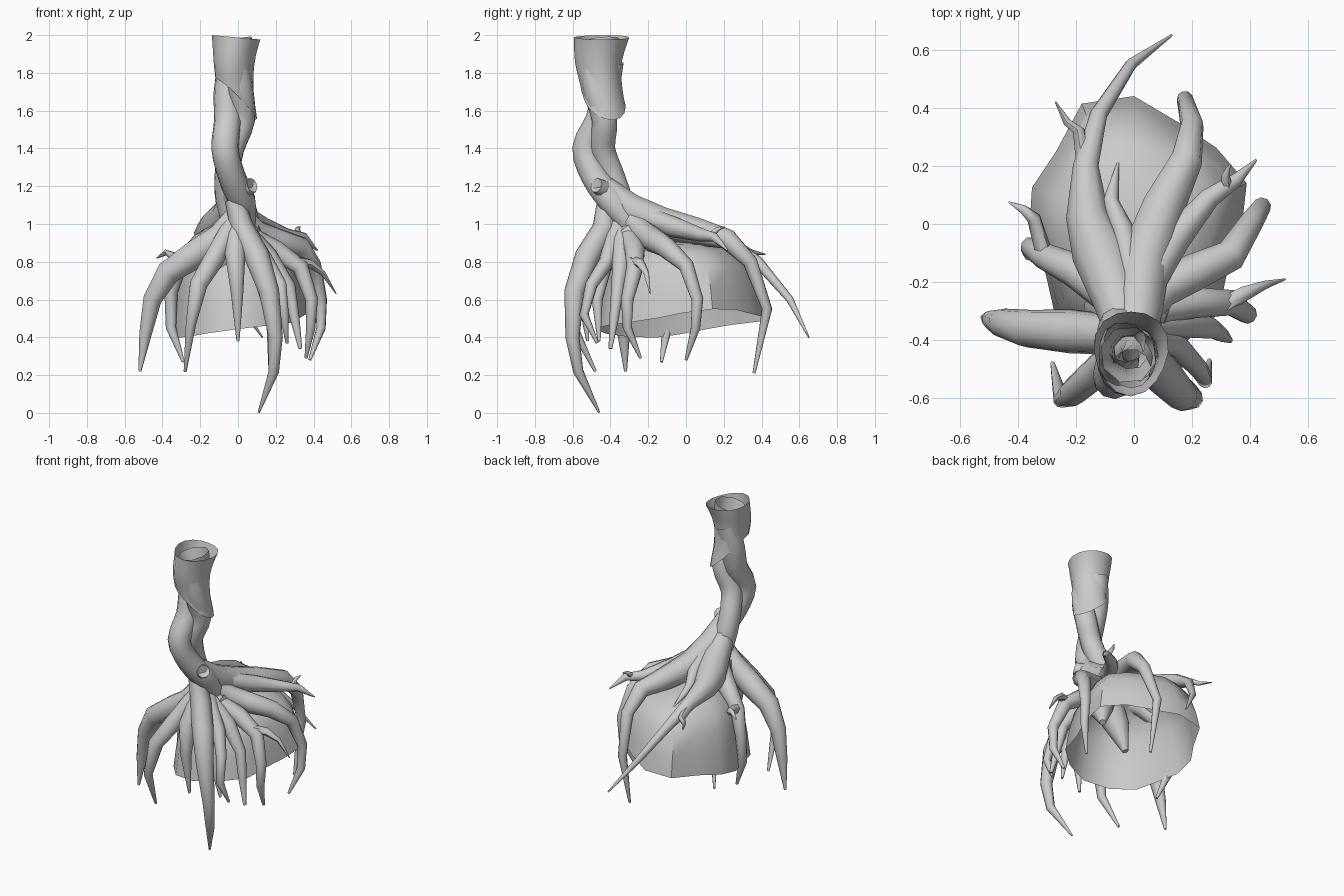
import bpy, bmesh, math
from mathutils import Vector


def loft(name, rings, cap_end=False, smooth=60):
    bm = bmesh.new()
    vr = [[bm.verts.new(p) for p in r] for r in rings]
    n = len(vr[0])
    for a, b in zip(vr, vr[1:]):
        for i in range(n):
            j = (i + 1) % n
            bm.faces.new((a[i], a[j], b[j], b[i]))
    if cap_end:
        bm.faces.new(vr[-1])
    bmesh.ops.recalc_face_normals(bm, faces=bm.faces)
    me = bpy.data.meshes.new(name)
    bm.to_mesh(me)
    bm.free()
    ob = bpy.data.objects.new(name, me)
    bpy.context.collection.objects.link(ob)
    bpy.context.view_layer.objects.active = ob
    ob.select_set(True)
    bpy.ops.object.shade_smooth_by_angle(angle=math.radians(smooth))
    ob.select_set(False)
    return ob


def spline(pts, sub):
    """Catmull-Rom through (x, y, z, radius) points."""
    P = [Vector(p) for p in pts]
    out = []
    for i in range(len(P) - 1):
        a, b, c, d = P[max(i - 1, 0)], P[i], P[i + 1], P[min(i + 2, len(P) - 1)]
        for k in range(sub):
            t = k / sub
            out.append(0.5 * (2 * b + (c - a) * t + (2 * a - 5 * b + 4 * c - d) * t * t
                              + (3 * b - a - 3 * c + d) * t ** 3))
    return out + [P[-1]]


def tube(name, pts, sides=9, sub=1, cap=True):
    path = spline(pts, sub)
    side = None
    rings = []
    for i, p in enumerate(path):
        tan = (path[min(i + 1, len(path) - 1)] - path[max(i - 1, 0)]).to_3d().normalized()
        side = side or Vector((0.3, 1, 0.1)).normalized()
        side = (side - tan * side.dot(tan)).normalized()
        up = tan.cross(side)
        rings.append([p.to_3d() + p.w * (side * math.cos(a) + up * math.sin(a))
                      for a in (2 * math.pi * k / sides for k in range(sides))])
    return loft(name, rings, cap)


# Trunk: centre line, two strands twisted round each other
core = [(-.02, -.45, 1.86), (-.02, -.45, 1.7), (-.015, -.445, 1.55), (-.05, -.485, 1.4),
        (-.045, -.435, 1.25), (-.015, -.37, 1.12), (0, -.32, 1.0)]
strand_r = (.068, .068, .068, .067, .067, .068, .05)
for s in range(2):
    pts = []
    for i, (x, y, z) in enumerate(core):
        a = math.radians(-75 + 46 * i + 180 * s)
        pts.append((x + .04 * math.cos(a), y + .05 * math.sin(a), z, strand_r[i] + .006 * s))
    tube(f"trunk_strand_{s + 1}", pts, 11, 3, False)

# Hollow bark sleeve with a spiral lower edge
sleeve = spline([(-.01, -.44, 2.0, .135), (-.025, -.46, 1.83, .114),
                 (-.02, -.445, 1.7, .102), (-.01, -.43, 1.55, .112)], 6)
rings = []
for k in range(9):
    ring = []
    for i in range(16):
        a = 2 * math.pi * i / 16
        low = 1.66 - .11 * math.cos(a - .35)
        f = k / 8 * (2 - low) / .45 * (len(sleeve) - 1)
        q = sleeve[min(int(f), len(sleeve) - 1)].lerp(sleeve[min(int(f) + 1, len(sleeve) - 1)], f % 1)
        r = q.w * (1 + .05 * math.sin(3 * a + k * .25))
        z = 2 - k / 8 * (2 - low) - (.012 * (1 + math.cos(a)) if k == 0 else 0)
        ring.append((q.x + r * math.cos(a) * .95, q.y + r * 1.08 * math.sin(a), z))
    rings.append(ring)
loft("bark_sleeve", rings)
tube("bark_fold", [(-.02, -.45, 1.97, .1), (0, -.44, 1.85, .08), (-.01, -.44, 1.7, .06)], 8, 2, False)
tube("branch_stub", [(-.02, -.4, 1.16, .06), (.035, -.44, 1.185, .05), (.075, -.475, 1.205, .04),
                     (.06, -.462, 1.195, .02)])

# Main roots
tube("front_root", [(-.02, -.42, 1.13, .05), (.02, -.43, .98, .065), (.1, -.52, .83, .068),
                    (.165, -.59, .64, .055), (.2, -.6, .4, .038), (.19, -.57, .22, .028), (.11, -.46, .003, .006)])
tube("left_root", [(-.01, -.38, 1.06, .05), (-.09, -.38, .94, .07), (-.22, -.37, .845, .077),
                   (-.37, -.36, .745, .066), (-.455, -.34, .6, .05), (-.49, -.33, .42, .034), (-.52, -.32, .22, .008)])
tube("front_left_root", [(-.03, -.4, 1, .05), (-.13, -.51, .81, .055), (-.21, -.58, .68, .048),
                         (-.25, -.605, .47, .028), (-.28, -.48, .22, .008)])
tube("front_centre_root", [(-.01, -.4, 1.0, .05), (-.015, -.52, .84, .055),
                           (-.005, -.55, .65, .035), (0, -.52, .38, .008)])
tube("right_root", [(0, -.33, 1.06, .06), (.09, -.23, .96, .065), (.2, -.17, .915, .066), (.33, -.11, .88, .056),
                    (.4, 0, .78, .042), (.44, .06, .6, .032), (.44, .05, .45, .025), (.38, 0, .28, .008)])
tube("back_right_root", [(0, -.43, 1.2, .06), (.01, -.3, 1.08, .088), (.035, -.12, 1.0, .09), (.1, .06, .96, .075),
                         (.18, .22, .92, .056), (.2, .34, .8, .04), (.175, .43, .55, .028), (.17, .36, .21, .008)])
tube("back_left_root", [(-.03, -.43, 1.2, .05), (-.05, -.28, 1.06, .085), (-.115, -.1, .97, .1), (-.16, .03, .945, .075),
                        (-.165, .2, .91, .045), (-.12, .38, .8, .03), (-.01, .55, .6, .02), (.13, .65, .4, .004)])
tube("left_back_root", [(-.02, -.33, 1.04, .05), (-.1, -.24, .95, .06), (-.2, -.16, .89, .06), (-.31, -.11, .79, .045),
                        (-.355, -.08, .64, .036), (-.355, -.1, .45, .028), (-.29, -.13, .27, .008)])
tube("side_root", [(.0, -.33, 1.0, .05), (.1, -.29, .91, .056), (.2, -.27, .86, .055), (.33, -.27, .77, .045),
                   (.39, -.31, .6, .034), (.385, -.31, .45, .025), (.36, -.24, .29, .008)])

# Thin roots
tube("thin_root_1", [(.02, -.36, 1, .05), (.15, -.42, .8, .042), (.225, -.5, .68, .033),
                     (.245, -.54, .52, .025), (.26, -.47, .37, .008)])
tube("thin_root_2", [(.0, -.35, 1, .05), (.16, -.34, .83, .05), (.27, -.36, .67, .035),
                     (.3, -.38, .5, .026), (.33, -.4, .34, .01)])
tube("thin_root_3", [(.02, -.37, .98, .05), (.1, -.43, .78, .04), (.15, -.47, .6, .03), (.19, -.46, .38, .008)])
tube("upper_root", [(.02, -.25, 1.05, .06), (.14, -.05, .98, .055), (.26, .09, .94, .036),
                    (.35, .15, .93, .024), (.42, .22, .86, .004)])
tube("ridge_root", [(.0, -.2, 1.06, .05), (-.04, -.02, .99, .04), (-.08, .08, .95, .028), (-.055, .21, .86, .004)])
tube("inner_root_1", [(.02, -.3, .95, .1), (.1, -.2, .8, .08), (.15, -.12, .64, .02)])
tube("inner_root_2", [(-.02, -.3, .95, .1), (-.1, -.28, .78, .08), (-.14, -.25, .6, .02)])

# Twigs
tube("twig_1", [(.31, -.28, .8, .03), (.38, -.24, .79, .026), (.45, -.21, .74, .015), (.52, -.19, .63, .003)], 6)
tube("twig_2", [(.32, .13, .94, .02), (.315, .17, .975, .013), (.33, .205, .985, .003)], 6)
tube("twig_3", [(-.31, -.1, .8, .03), (-.345, .02, .83, .024), (-.38, .05, .85, .016), (-.43, .075, .82, .003)], 6)
tube("twig_4", [(-.17, .2, .9, .03), (-.19, .32, .86, .022), (-.23, .35, .85, .015), (-.27, .42, .84, .003)], 6)

# Open-bottomed soil dome with an uneven rim
rim = [.37, .42, .4, .4, .46, .47, .38, .38, .36, .335, .39, .44, .46, .43, .41, .35]
rings = []
for s, h in ((1, 0), (.95, .3), (.87, .6), (.73, .82), (.45, .95), (.12, 1)):
    ring = []
    for i, w in enumerate(rim):
        a = 2 * math.pi * i / len(rim)
        w = (w * s + .39 * (1 - s)) * s
        x, y = w * math.cos(a), -.02 - .03 * (1 - s) + w * math.sin(a)
        base = .475 + .09 * y + .055 * math.cos(a) + .012 * math.sin(3 * a)
        ring.append((x, y, base + (.91 - base) * h))
    rings.append(ring)
loft("soil_dome", rings, True, 40)
